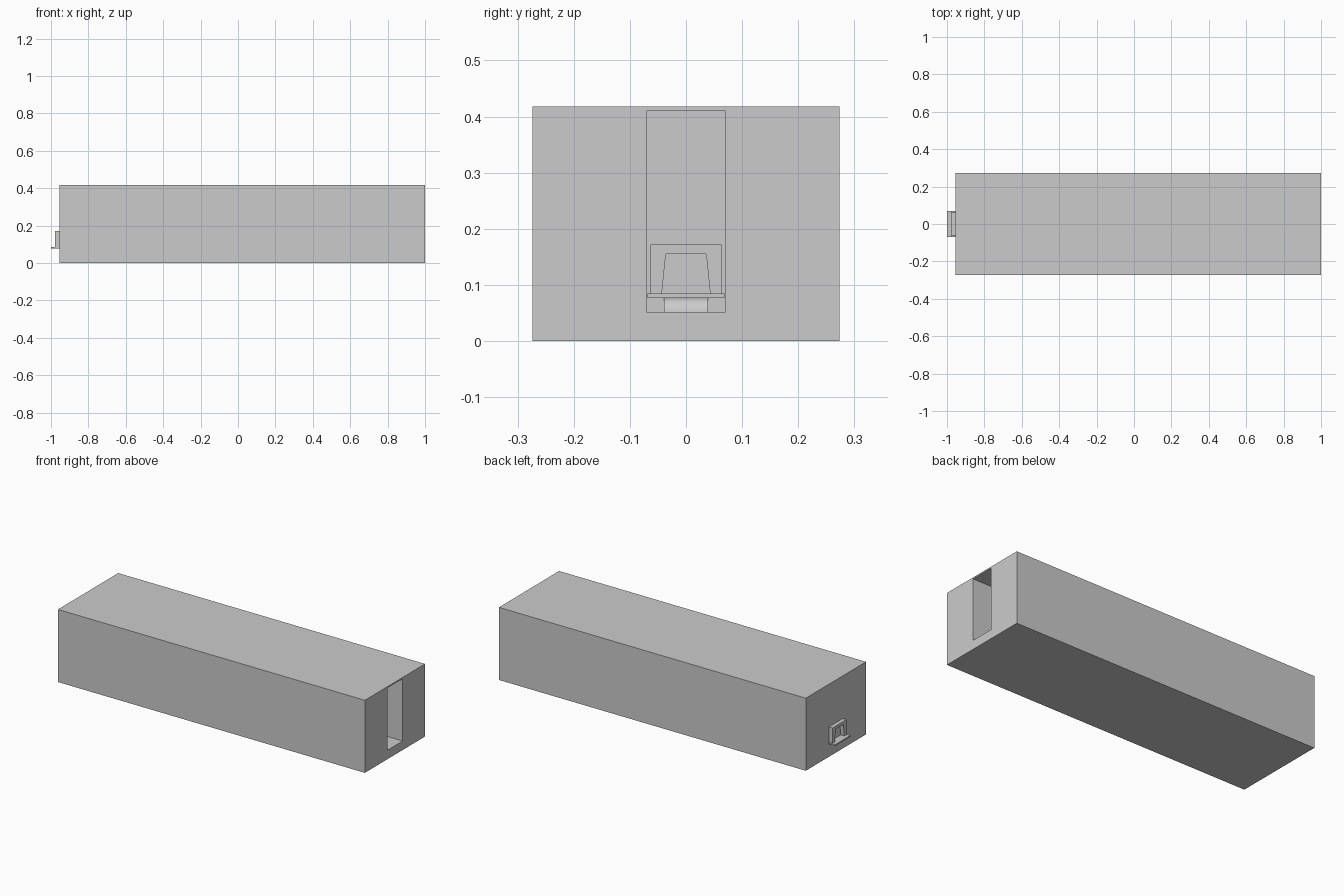
import bpy, bmesh, math

if "Cube" in bpy.data.objects:
    bpy.data.objects.remove(bpy.data.objects["Cube"])


def prism(name, pts, lo, hi, axis='X'):
    """Extrude a 2D outline (y,z for axis X, x,z for axis Y) between lo and hi."""
    bm = bmesh.new()

    def place(p, t):
        return (t, p[0], p[1]) if axis == 'X' else (p[0], t, p[1])
    face = bm.faces.new([bm.verts.new(place(p, lo)) for p in pts])
    ext = bmesh.ops.extrude_face_region(bm, geom=[face])
    move = (hi - lo, 0, 0) if axis == 'X' else (0, hi - lo, 0)
    bmesh.ops.translate(bm, vec=move,
                        verts=[g for g in ext['geom'] if isinstance(g, bmesh.types.BMVert)])
    bmesh.ops.recalc_face_normals(bm, faces=bm.faces)
    me = bpy.data.meshes.new(name)
    bm.to_mesh(me)
    bm.free()
    ob = bpy.data.objects.new(name, me)
    bpy.context.collection.objects.link(ob)
    return ob


def rect(half, z0, z1):
    return [(-half, z0), (half, z0), (half, z1), (-half, z1)]


# long outer body with a tall passage entering from the right end
body = prism('body', rect(0.274, 0, 0.418), -0.955, 1.0)
cutter = prism('passage_cutter', rect(0.07, 0.052, 0.41), -0.945, 1.1)
cutter.hide_render = True
cutter.hide_viewport = True
cut = body.modifiers.new('passage', 'BOOLEAN')
cut.operation = 'DIFFERENCE'
cut.solver = 'EXACT'
cut.object = cutter

# window surround with a tapered opening
prism('window_frame', [(-0.063, 0.085), (-0.063, 0.172), (0.063, 0.172), (0.063, 0.085),
                       (0.043, 0.085), (0.036, 0.155), (-0.036, 0.155), (-0.043, 0.085)],
      -0.978, -0.935)

# thin sill under the window, projecting outside and inside
prism('window_sill', rect(0.069, 0.077, 0.085), -1.0, -0.925)

# rounded step below the sill inside the passage
arc = [(-0.95 + 0.025 * math.cos(a), 0.052 + 0.025 * math.sin(a))
       for a in (i * math.pi / 12 for i in range(7))]
step = prism('inner_step', [(-0.95, 0.052)] + arc, -0.039, 0.039, 'Y')
bpy.context.view_layer.objects.active = step
step.select_set(True)
bpy.ops.object.shade_smooth_by_angle()
